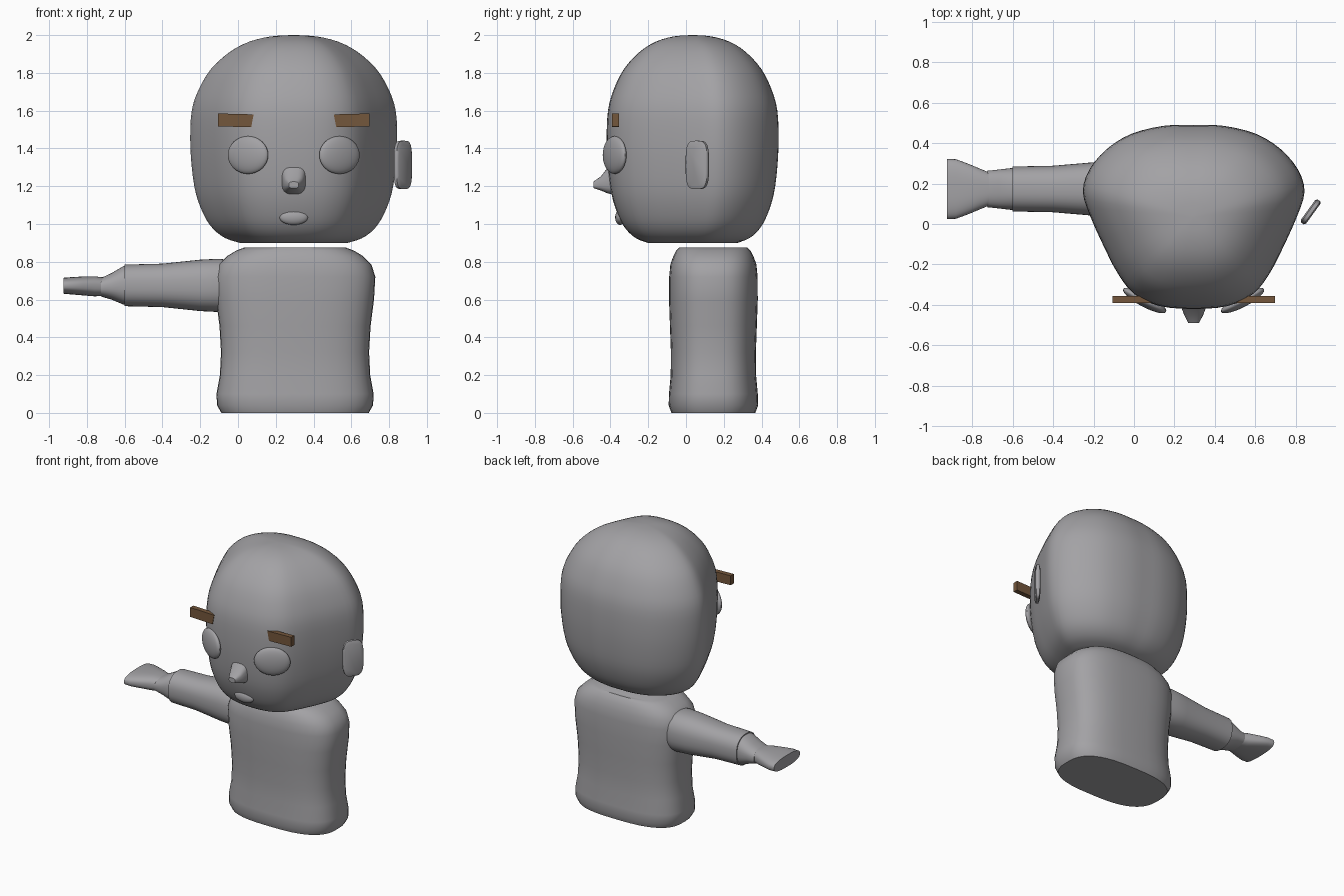
import bpy
import bmesh
import math
from mathutils import Vector, Matrix

cube = bpy.data.objects.get("Cube")
if cube:
    bpy.data.objects.remove(cube, do_unlink=True)


def material(name, rgb):
    m = bpy.data.materials.new(name)
    m.use_nodes = True
    color = (*rgb, 1.0)
    m.diffuse_color = color
    m.node_tree.nodes["Principled BSDF"].inputs["Base Color"].default_value = color
    return m


GREY = material("stone grey", (0.366, 0.361, 0.376))
BROWN = material("brow brown", (0.175, 0.095, 0.045))
MID = 0.295  # x of the body's centre line


def finish(name, bm, mat, angle=40):
    bmesh.ops.recalc_face_normals(bm, faces=bm.faces[:])
    mesh = bpy.data.meshes.new(name)
    bm.to_mesh(mesh)
    bm.free()
    mesh.materials.append(mat)
    ob = bpy.data.objects.new(name, mesh)
    bpy.context.collection.objects.link(ob)
    bpy.ops.object.select_all(action="DESELECT")
    ob.select_set(True)
    bpy.context.view_layer.objects.active = ob
    bpy.ops.object.shade_smooth_by_angle(angle=math.radians(angle))
    return ob


def spline(points, steps, closed=False):
    """Smooth curve through 2D points."""
    n = len(points)
    pts = [Vector(p) for p in points]
    get = (lambda i: pts[i % n]) if closed else (lambda i: pts[max(0, min(n - 1, i))])
    out = []
    for i in range(n if closed else n - 1):
        a, b, c, d = (get(i + k) for k in (-1, 0, 1, 2))
        for s in range(steps):
            t = s / steps
            out.append(0.5 * (2 * b + (c - a) * t + (2 * a - 5 * b + 4 * c - d) * t * t
                              + (3 * b - a - 3 * c + d) * t ** 3))
    return out if closed else out + [pts[-1]]


def oval(ru, rv, power=2.0, n=40):
    """Superellipse points in 2D."""
    out = []
    for i in range(n):
        c, s = math.cos(math.tau * i / n), math.sin(math.tau * i / n)
        out.append((ru * math.copysign(abs(c) ** (2 / power), c),
                    rv * math.copysign(abs(s) ** (2 / power), s)))
    return out


def loft(name, rings, mat=GREY, angle=40):
    bm = bmesh.new()
    loops = [[bm.verts.new(p) for p in ring] for ring in rings]
    n = len(loops[0])
    for a, b in zip(loops, loops[1:]):
        for i in range(n):
            j = (i + 1) % n
            bm.faces.new((a[i], a[j], b[j], b[i]))
    bm.faces.new(loops[0])
    bm.faces.new(loops[-1])
    return finish(name, bm, mat, angle)


def ellipsoid(name, centre, radii, turn=0.0):
    bm = bmesh.new()
    bmesh.ops.create_uvsphere(bm, u_segments=32, v_segments=16, radius=1)
    bm.transform(Matrix.Translation(centre) @ Matrix.Rotation(turn, 4, "Z")
                 @ Matrix.Diagonal((*radii, 1)))
    return finish(name, bm, GREY)


# Head: one plan outline, narrower at the face, scaled up a vertical profile
half = [(0.15, 0.485), (0.31, 0.445), (0.43, 0.37), (0.515, 0.27), (0.548, 0.16),
        (0.51, 0.035), (0.44, -0.12), (0.375, -0.245), (0.295, -0.345), (0.17, -0.405)]
outline = [(0, 0.49)] + half + [(0, -0.42)] + [(-x, y) for x, y in reversed(half)]
outline = spline(outline, 3, closed=True)
profile = [(0.52, 0.9), (0.66, 0.925), (0.78, 0.975), (0.87, 1.05), (0.945, 1.16),
           (0.985, 1.3), (1, 1.45), (0.985, 1.6), (0.92, 1.71), (0.8, 1.82),
           (0.62, 1.91), (0.43, 1.965), (0.22, 1.993), (0.02, 2)]
head_y = 0.035
loft("head", [[(MID + s * p.x, head_y + s * (p.y - head_y), z) for p in outline]
              for s, z in spline(profile, 3)])

# Torso: half width, half depth, height
torso = [(0.39, 0.222, 0), (0.413, 0.237, 0.04), (0.416, 0.235, 0.1), (0.398, 0.226, 0.2),
         (0.392, 0.225, 0.32), (0.4, 0.23, 0.46), (0.418, 0.235, 0.6), (0.425, 0.234, 0.72),
         (0.405, 0.228, 0.785), (0.36, 0.212, 0.83), (0.31, 0.196, 0.86), (0.27, 0.18, 0.875)]
loft("torso", [[(MID + 0.007 + u, 0.145 + v, z) for u, v in oval(a, b, 2.8)]
               for a, b, z in torso])


# Right arm and hand: x, middle height, half depth, half height
def limb(name, sections, power):
    loft(name, [[(x, 0.173 + u, zc + v) for u, v in oval(a, b, power)]
                for x, zc, a, b in sections])


limb("right_sleeve", [(0.02, 0.675, 0.12, 0.125), (-0.1, 0.675, 0.138, 0.141),
                      (-0.2, 0.675, 0.132, 0.136), (-0.4, 0.675, 0.115, 0.115),
                      (-0.6, 0.675, 0.111, 0.11)], 2.4)
limb("right_wrist", [(-0.58, 0.675, 0.104, 0.108), (-0.61, 0.675, 0.103, 0.1),
                     (-0.67, 0.67, 0.096, 0.07), (-0.725, 0.665, 0.09, 0.049)], 2.4)
limb("right_hand", [(-0.7, 0.668, 0.075, 0.048), (-0.76, 0.67, 0.1, 0.053),
                    (-0.82, 0.672, 0.125, 0.05), (-0.88, 0.673, 0.147, 0.046),
                    (-0.925, 0.673, 0.148, 0.042)], 2.6)

# Nose: y, middle height, half width, half height
loft("nose", [[(MID + u, y, zc + v) for u, v in oval(a, b, 3, 24)]
              for y, zc, a, b in [(-0.38, 1.245, 0.07, 0.09), (-0.415, 1.23, 0.06, 0.068),
                                  (-0.45, 1.215, 0.047, 0.038), (-0.49, 1.207, 0.026, 0.017)]])
ellipsoid("lips", (MID, -0.35, 1.035), (0.075, 0.025, 0.04))


# Eyes and brows, one on each side of the centre line
for side, label in ((-1, "right"), (1, "left")):
    ellipsoid(label + "_eye", (MID + side * 0.242, -0.378, 1.365),
              (0.12, 0.032, 0.1), side * math.radians(28))
    bm = bmesh.new()
    bmesh.ops.create_cube(bm, size=1)
    for v in bm.verts:
        inner = v.co.x * side < 0
        if inner and v.co.z < 0:
            v.co.x += side * 0.07
        v.co.z += 0.0 if not inner else -0.07
    bm.transform(Matrix.Translation((MID + side * 0.307, -0.373, 1.551))
                 @ Matrix.Diagonal((0.19, 0.035, 0.068, 1)))
    finish(label + "_brow", bm, BROWN, 30)

# Left ear: thin rounded plate, angled away from the head
bm = bmesh.new()
spin = Matrix.Translation((0.873, 0.06, 1.313)) @ Matrix.Rotation(math.radians(54), 4, "Z")
ear = [(w, 0.5 * t) for w, t in ((0.84, -0.032), (1, -0.018), (1, 0.018), (0.84, 0.032))]
loft("left_ear", [[spin @ Vector((s * u, t, s * v)) for u, v in oval(0.07, 0.128, 3.6)]
                  for s, t in ear], angle=60)
bm.free()
